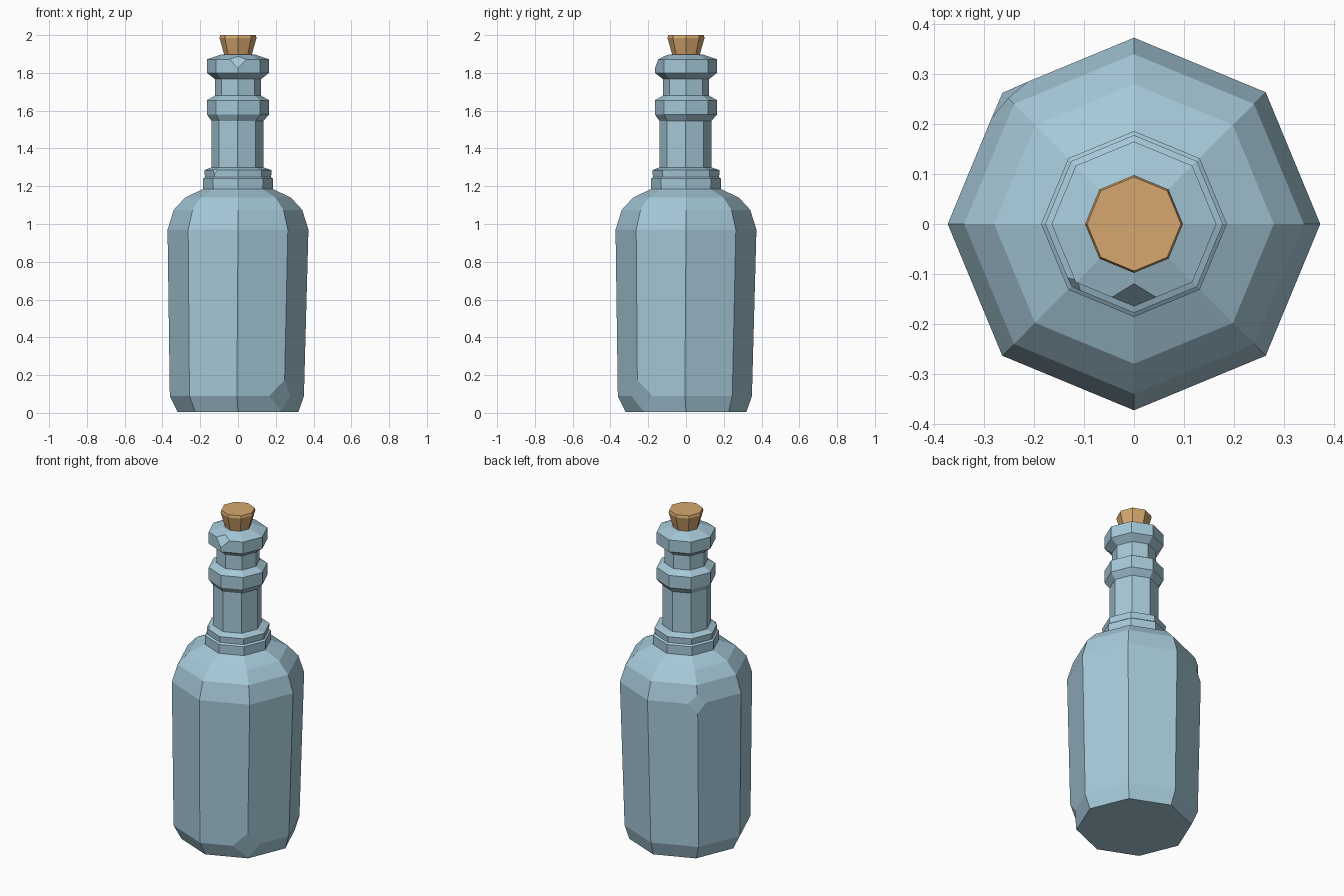
import bpy, bmesh, math
from mathutils import Vector

if "Cube" in bpy.data.objects:
    bpy.data.objects.remove(bpy.data.objects["Cube"])

SIDES = 8


def material(name, rgb):
    m = bpy.data.materials.new(name)
    m.diffuse_color = (*rgb, 1.0)
    m.use_nodes = True
    m.node_tree.nodes["Principled BSDF"].inputs["Base Color"].default_value = m.diffuse_color
    return m


def lathe(name, profile, mat, chips=()):
    """Spin (radius, height, shift) rings into a capped octagonal solid, then chip corners."""
    bm = bmesh.new()
    rings = []
    for r, z, s in profile:
        rings.append([bm.verts.new((r * math.cos(2 * math.pi * i / SIDES) + s,
                                    r * math.sin(2 * math.pi * i / SIDES) + s, z))
                      for i in range(SIDES)])
    for a, b in zip(rings, rings[1:]):
        for i in range(SIDES):
            j = (i + 1) % SIDES
            bm.faces.new((a[i], a[j], b[j], b[i]))
    bm.faces.new(rings[0][::-1])
    bm.faces.new(rings[-1])
    # knocked-off corners
    for point, size in chips:
        v = min(bm.verts, key=lambda q: (q.co - Vector(point)).length)
        bmesh.ops.bevel(bm, geom=[v], offset=size, offset_type='OFFSET',
                        segments=1, profile=0.5, affect='VERTICES', clamp_overlap=True)
    bmesh.ops.recalc_face_normals(bm, faces=bm.faces[:])
    me = bpy.data.meshes.new(name)
    bm.to_mesh(me)
    bm.free()
    me.materials.append(mat)
    ob = bpy.data.objects.new(name, me)
    bpy.context.collection.objects.link(ob)
    return ob


glass = material("pale_blue_glass", (0.38, 0.58, 0.69))
cork = material("tan_cork", (0.67, 0.39, 0.16))

# bottle: body, shoulder, collar, neck, ring and lip in one profile
lathe("bottle", [
    (0.32, 0.005, 0), (0.355, 0.09, -0.006), (0.373, 0.97, 0),
    (0.34, 1.075, 0), (0.28, 1.14, 0), (0.185, 1.185, 0),
    (0.186, 1.24, 0), (0.175, 1.248, 0), (0.178, 1.285, 0), (0.137, 1.30, -0.003),
    (0.137, 1.545, -0.003), (0.165, 1.58, 0), (0.165, 1.655, 0), (0.122, 1.68, 0),
    (0.122, 1.767, 0), (0.165, 1.80, 0), (0.165, 1.872, 0), (0.09, 1.897, 0),
], glass, chips=[
    ((0.25, -0.25, 0.09), 0.085),
    ((-0.264, 0.264, 0.97), 0.055),
    ((-0.13, -0.13, 1.285), 0.02),
    ((0, -0.165, 1.872), 0.048),
])

# tapered stopper pushed into the mouth
lathe("stopper", [(0.068, 1.86, 0), (0.074, 1.90, 0), (0.098, 1.985, 0), (0.094, 2.0, 0)], cork)
